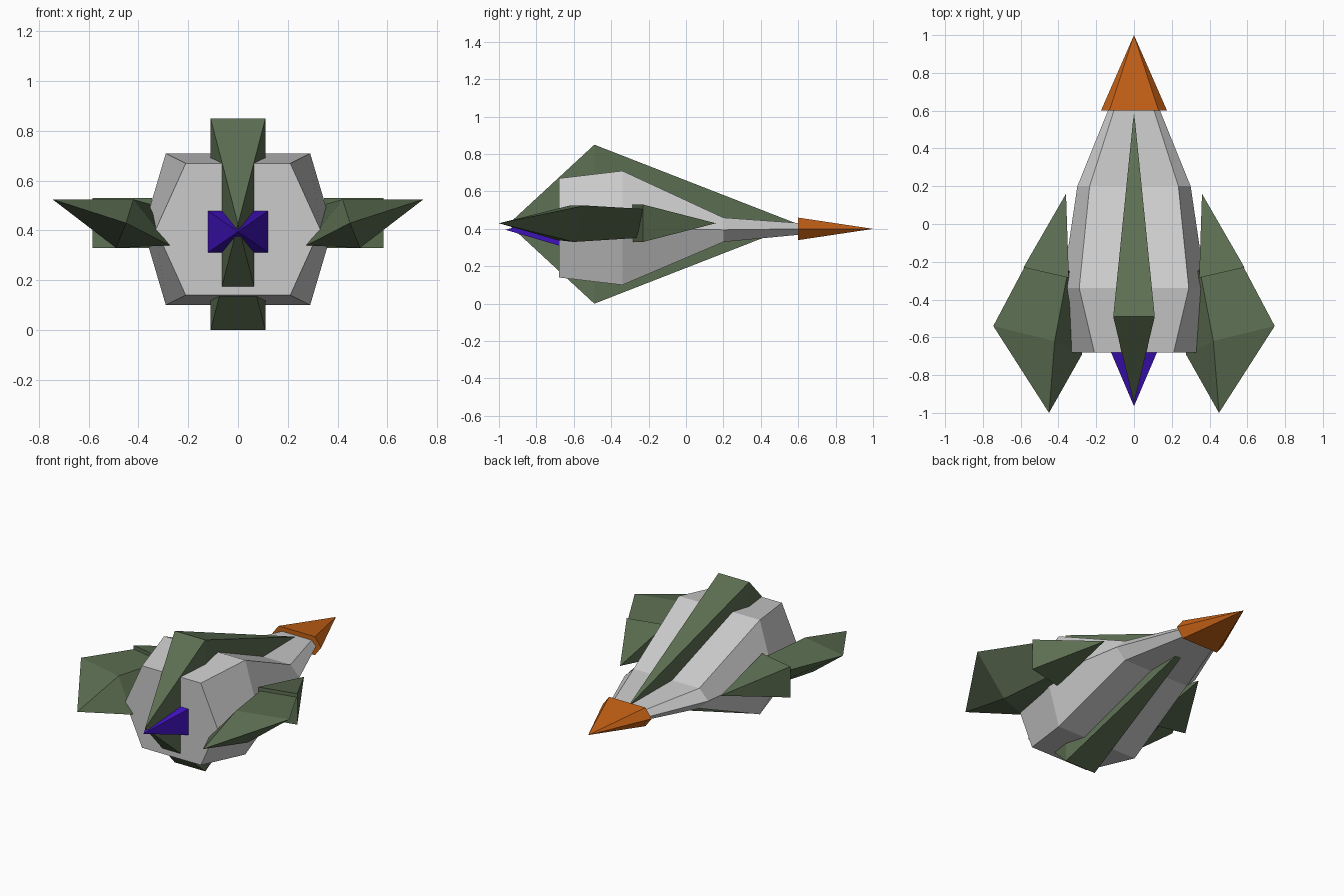
import bpy, bmesh

if "Cube" in bpy.data.objects:
    bpy.data.objects.remove(bpy.data.objects["Cube"])


def material(name, color):
    m = bpy.data.materials.new(name)
    m.diffuse_color = (*color, 1)
    m.use_nodes = True
    m.node_tree.nodes["Principled BSDF"].inputs["Base Color"].default_value = m.diffuse_color
    return m


GREEN = material("green", (0.11, 0.16, 0.085))
ORANGE = material("orange", (0.56, 0.12, 0.008))
PURPLE = material("purple", (0.05, 0.006, 0.5))


def loft(name, rings, mat=None, mirror=False):
    """Skin a list of rings; a ring with a single point becomes a tip."""
    bm = bmesh.new()
    rows = [[bm.verts.new(p) for p in ring] for ring in rings]
    for a, b in zip(rows, rows[1:]):
        n = max(len(a), len(b))
        for i in range(n):
            j = (i + 1) % n
            quad = [a[i % len(a)], a[j % len(a)], b[j % len(b)], b[i % len(b)]]
            bm.faces.new(list(dict.fromkeys(quad)))
    for row in (rows[0], rows[-1]):
        if len(row) > 2:
            bm.faces.new(row)
    bmesh.ops.recalc_face_normals(bm, faces=bm.faces)
    mesh = bpy.data.meshes.new(name)
    bm.to_mesh(mesh)
    bm.free()
    obj = bpy.data.objects.new(name, mesh)
    bpy.context.collection.objects.link(obj)
    if mat:
        mesh.materials.append(mat)
    if mirror:
        obj.modifiers.new("Mirror", 'MIRROR')
    return obj


def hexagon(y, wide, flat, top, bottom):
    mid = (top + bottom) / 2
    return [(wide, y, mid), (flat, y, top), (-flat, y, top),
            (-wide, y, mid), (-flat, y, bottom), (flat, y, bottom)]


def rectangle(y, x, top, bottom):
    return [(x, y, top), (-x, y, top), (-x, y, bottom), (x, y, bottom)]


# Hexagonal hull, widest behind the middle
loft("hull", [hexagon(-0.68, 0.33, 0.21, 0.67, 0.14),
              hexagon(-0.34, 0.38, 0.29, 0.71, 0.10),
              hexagon(0.20, 0.30, 0.235, 0.46, 0.33),
              hexagon(0.62, 0.13, 0.10, 0.43, 0.37)])

# Nose cone
loft("nose", [hexagon(0.60, 0.175, 0.13, 0.46, 0.34), [(0, 1.0, 0.4)]], ORANGE)

# Double-ended fin running through the hull
loft("centre_fin", [[(0, -0.95, 0.425)], rectangle(-0.49, 0.11, 0.85, 0.0),
                    [(0, 0.60, 0.425)]], GREEN)

# Rear exhaust spike
loft("exhaust", [rectangle(-0.66, 0.13, 0.485, 0.305), [(0, -0.965, 0.395)]], PURPLE)

# Rear wing pods with swept points
loft("wing_pod", [[(0.45, -1.0, 0.43)],
                  [(0.42, -0.62, 0.525), (0.745, -0.54, 0.525),
                   (0.49, -0.60, 0.33), (0.275, -0.69, 0.34)],
                  [(0.35, -0.25, 0.505), (0.565, -0.20, 0.505),
                   (0.42, -0.20, 0.355), (0.28, -0.25, 0.355)]], GREEN, True)

# Front arrowhead of each wing
loft("wing_head", [[(0.345, -0.285, 0.53), (0.585, -0.23, 0.53),
                    (0.585, -0.23, 0.33), (0.345, -0.285, 0.33)],
                   [(0.36, 0.16, 0.43)]], GREEN, True)
